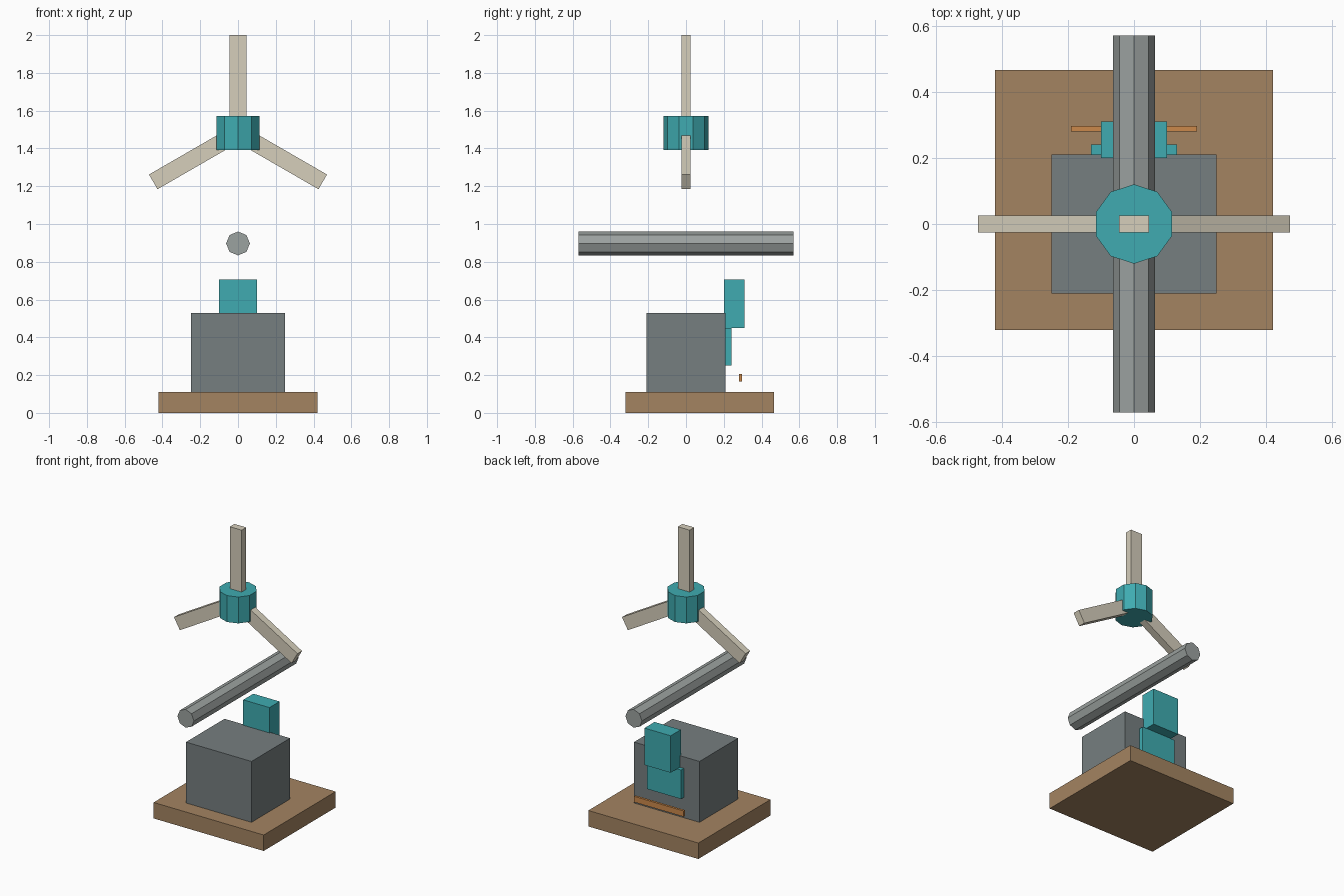
import bpy
from math import radians, pi
from mathutils import Matrix, Vector

if "Cube" in bpy.data.objects:
    bpy.data.objects.remove(bpy.data.objects["Cube"])


def material(name, rgb):
    m = bpy.data.materials.new(name)
    m.diffuse_color = (*rgb, 1)
    m.use_nodes = True
    m.node_tree.nodes["Principled BSDF"].inputs["Base Color"].default_value = m.diffuse_color
    return m


WOOD = material("wood", (0.37, 0.23, 0.12))
STEEL = material("dark_steel", (0.18, 0.21, 0.215))
SHAFT = material("light_steel", (0.33, 0.36, 0.35))
TEAL = material("teal", (0.05, 0.41, 0.44))
CREAM = material("cream", (0.67, 0.62, 0.50))
ORANGE = material("orange", (0.60, 0.25, 0.07))


def finish(name, mat):
    ob = bpy.context.object
    ob.name = ob.data.name = name
    ob.data.materials.append(mat)
    return ob


def box(name, x, y, z, mat):
    """Axis-aligned box from (min, max) ranges."""
    bpy.ops.mesh.primitive_cube_add(size=1)
    ob = finish(name, mat)
    size = Vector((x[1] - x[0], y[1] - y[0], z[1] - z[0]))
    mid = Vector((sum(x), sum(y), sum(z))) / 2
    ob.data.transform(Matrix.Translation(mid) @ Matrix.Diagonal((*size, 1)))
    return ob


def prism(name, sides, radius, depth, location, mat, rotation=(0, 0, 0)):
    bpy.ops.mesh.primitive_cylinder_add(vertices=sides, radius=radius, depth=depth,
                                        location=location, rotation=rotation)
    return finish(name, mat)


# Base slab and main housing
box("base", (-0.42, 0.42), (-0.32, 0.465), (0, 0.11), WOOD)
box("housing", (-0.25, 0.25), (-0.21, 0.21), (0.11, 0.53), STEEL)

# Rear control box, back panel and small bar
box("rear_box", (-0.10, 0.10), (0.20, 0.31), (0.45, 0.705), TEAL)
box("rear_panel", (-0.13, 0.13), (0.208, 0.24), (0.25, 0.45), TEAL)
box("rear_bar", (-0.19, 0.19), (0.28, 0.296), (0.165, 0.205), ORANGE)

# Horizontal eight-sided shaft
prism("shaft", 8, 0.063, 1.14, (0, 0, 0.897), SHAFT, (pi / 2, 0, 0))

# Ten-sided hub with three blades
HUB_Z = 1.482
prism("hub", 10, 0.12, 0.182, (0, 0, HUB_Z), TEAL)
for i in range(3):
    blade = box(f"blade_{i + 1}", (-0.045, 0.045), (-0.025, 0.025), (0.06, 0.518), CREAM)
    blade.location.z = HUB_Z
    blade.rotation_euler.y = radians(120 * i)
